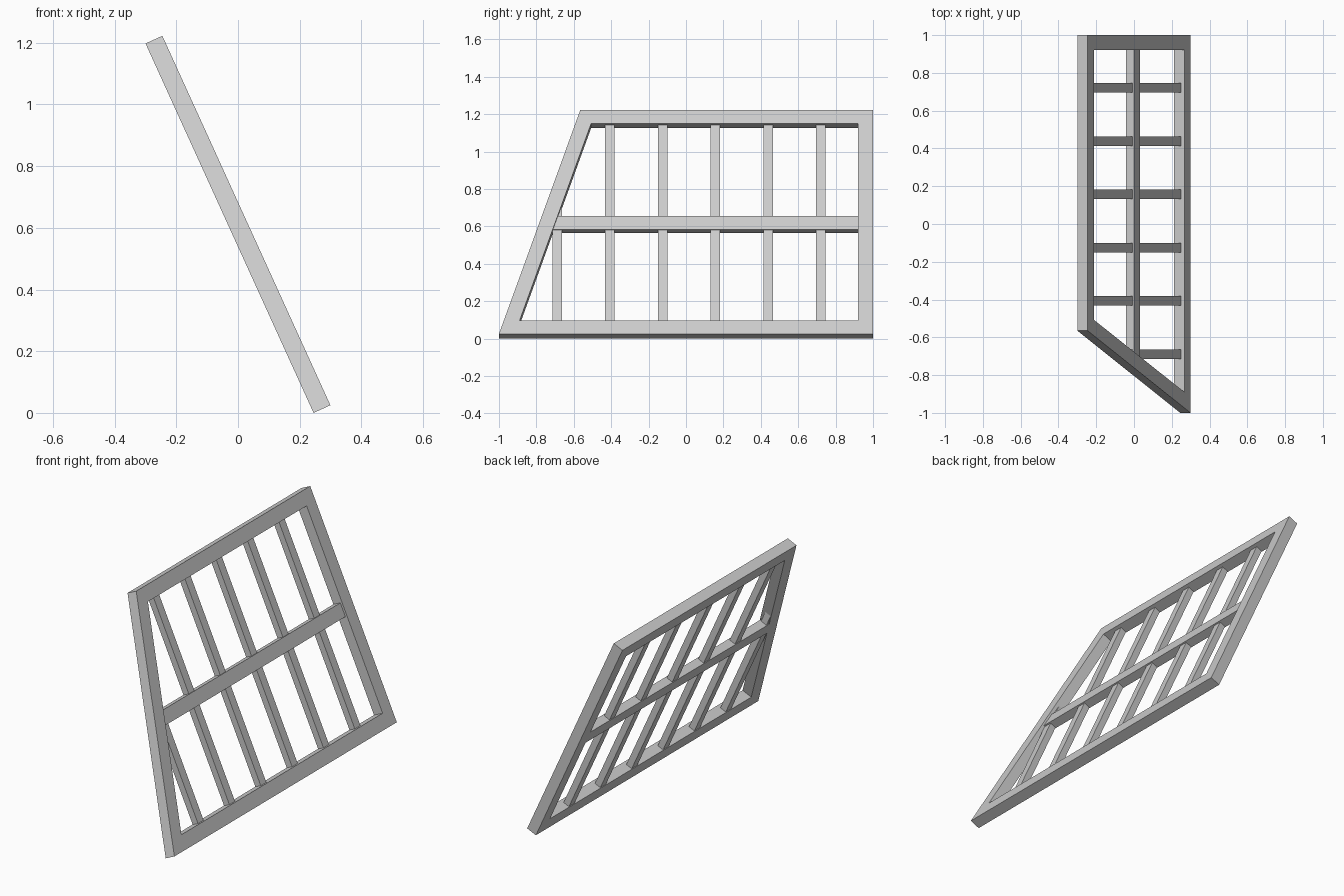
import bpy
import bmesh
import math
from mathutils import Matrix, Vector

cube = bpy.data.objects.get("Cube")
if cube:
    bpy.data.objects.remove(cube, do_unlink=True)

# One plain grey for the whole panel
grey = bpy.data.materials.new("light_grey")
grey.use_nodes = True
grey.diffuse_color = (0.6, 0.6, 0.6, 1)
grey.node_tree.nodes["Principled BSDF"].inputs["Base Color"].default_value = grey.diffuse_color

# Panel sizes, measured in the plane of the leaning panel
HEIGHT, DEPTH, BEAM = 1.316, 0.06, 0.08
SLANT = 0.435 / HEIGHT
LEAN = math.atan2(0.545, 1.198)

# Panel axes: along the length, up the slope, out of the face
along = Vector((0, 1, 0))
up = Vector((-math.sin(LEAN), 0, math.cos(LEAN)))
out = along.cross(up)
panel = Matrix((along, up, out)).transposed().to_4x4()
panel.translation = (0.245, 0, 0)


def slanted(v, inset=0.0):
    """Length position of the slanted post at height v."""
    return -1 + SLANT * v + inset * math.hypot(1, SLANT)


def extrude_faces(name, loops, w0, w1):
    """Prism from flat polygons that share corners, in panel space."""
    bm = bmesh.new()
    for loop in loops:
        bm.faces.new([bm.verts.new((a, v, w0)) for a, v in loop])
    bmesh.ops.remove_doubles(bm, verts=bm.verts[:], dist=0.0001)
    result = bmesh.ops.extrude_face_region(bm, geom=bm.faces[:], use_keep_orig=True)
    moved = [g for g in result["geom"] if isinstance(g, bmesh.types.BMVert)]
    bmesh.ops.translate(bm, verts=moved, vec=(0, 0, w1 - w0))
    bmesh.ops.recalc_face_normals(bm, faces=bm.faces[:])
    mesh = bpy.data.meshes.new(name)
    bm.to_mesh(mesh)
    bm.free()
    mesh.materials.append(grey)
    obj = bpy.data.objects.new(name, mesh)
    obj.matrix_world = panel
    bpy.context.collection.objects.link(obj)
    return obj


# Outer frame: a mitred ring with one slanted post
low, high, end = BEAM, HEIGHT - BEAM, 1 - BEAM
outer = [(-1, 0), (1, 0), (1, HEIGHT), (slanted(HEIGHT), HEIGHT)]
inner = [(slanted(low, BEAM), low), (end, low), (end, high), (slanted(high, BEAM), high)]
sides = []
for i in range(4):
    j = (i + 1) % 4
    sides.append([outer[i], outer[j], inner[j], inner[i]])
extrude_faces("outer_frame", sides, 0, DEPTH)

# Middle rail, set back from the upper face
rail_low, rail_high = 0.62, 0.697
extrude_faces("middle_rail", [[(slanted(rail_low, BEAM), rail_low), (end, rail_low),
                               (end, rail_high), (slanted(rail_high, BEAM), rail_high)]],
              0, 0.048)

# Slats above and below the rail; the last upper one runs into the slanted post
for i in range(6):
    mid = 0.721 - 0.282 * i
    a, b = mid - 0.025, mid + 0.025
    top = high if i < 5 else 0.8
    for name, v0, v1 in (("lower_slat", low, rail_low), ("upper_slat", rail_high, top)):
        extrude_faces(f"{name}_{i + 1}", [[(a, v0), (b, v0), (b, v1), (a, v1)]], 0.003, 0.04)
